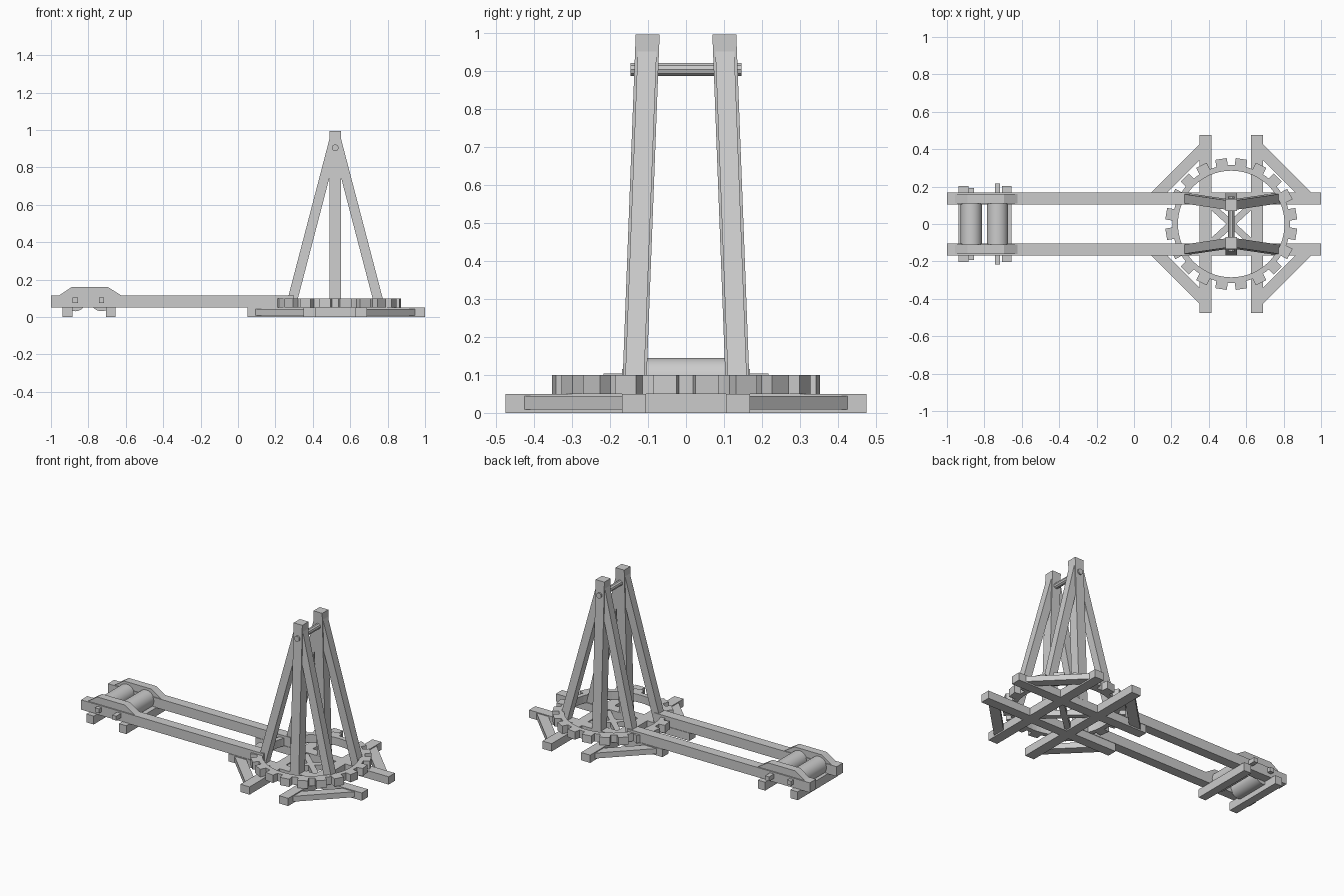
import bpy, math
from math import cos, sin, pi

if "Cube" in bpy.data.objects:
    bpy.data.objects.remove(bpy.data.objects["Cube"])

CX = 0.52  # centre of the turntable


def mesh(name, verts, faces):
    me = bpy.data.meshes.new(name)
    me.from_pydata(verts, [], faces)
    me.update()
    ob = bpy.data.objects.new(name, me)
    bpy.context.collection.objects.link(ob)
    import bmesh
    bm = bmesh.new()
    bm.from_mesh(me)
    bmesh.ops.recalc_face_normals(bm, faces=bm.faces)
    bm.to_mesh(me)
    bm.free()
    return ob


def loft(name, a, b):
    n = len(a)
    faces = [(i, (i + 1) % n, n + (i + 1) % n, n + i) for i in range(n)]
    faces += [tuple(range(n))[::-1], tuple(range(n, 2 * n))]
    return mesh(name, a + b, faces)


def rect(x, y, z, w, d):
    return [(x + i * w / 2, y + j * d / 2, z) for i, j in ((-1, -1), (1, -1), (1, 1), (-1, 1))]


def box(name, x0, x1, y0, y1, z0, z1):
    x, y, w, d = (x0 + x1) / 2, (y0 + y1) / 2, x1 - x0, y1 - y0
    return loft(name, rect(x, y, z0, w, d), rect(x, y, z1, w, d))


def rod(name, x, z, r, y, n, phase=0.0):
    ring = [(x + r * cos(2 * pi * i / n + phase), z + r * sin(2 * pi * i / n + phase)) for i in range(n)]
    return loft(name, [(p, -y, q) for p, q in ring], [(p, y, q) for p, q in ring])


def brace(name, p, q, width, z0, z1):
    dx, dy = q[0] - p[0], q[1] - p[1]
    k = width / 2 / math.hypot(dx, dy)
    nx, ny = -dy * k, dx * k
    pts = [(p[0] + nx, p[1] + ny), (p[0] - nx, p[1] - ny), (q[0] - nx, q[1] - ny), (q[0] + nx, q[1] + ny)]
    return loft(name, [(*v, z0) for v in pts], [(*v, z1) for v in pts])


# Ground frame: cross beams
for x in (0.3825, 0.6575):
    box("base_cross_beam", x - 0.0325, x + 0.0325, -0.475, 0.475, 0, 0.05)

for s in (1, -1):
    y0, y1 = sorted((s * 0.105, s * 0.168))
    # Lengthwise base beams and raised track beams
    box("base_long_beam", 0.05, 1.0, y0, y1, 0, 0.05)
    box("track_beam", -1.0, 0.3, y0, y1, 0.052, 0.115)
    # Corner braces of the ground frame
    for m in (1, -1):
        xs = [CX + m * (0.39 - t) for t in (0, 0.265, 0.265, 0)]
        pts = list(zip((CX + m * 0.43, CX + m * 0.345, CX + m * 0.15, CX + m * 0.15),
                       (s * 0.165, s * 0.165, s * 0.36, s * 0.445)))
        loft("corner_brace", [(*p, 0.009) for p in pts], [(*p, 0.044) for p in pts])
    # Crossed centre braces
    brace("centre_brace", (CX - 0.12, -s * 0.11), (CX + 0.12, s * 0.11), 0.035, 0.009, 0.044)
    # Upright post and two raking legs
    loft("upright_post", rect(CX, s * 0.137, 0.045, 0.062, 0.063), rect(CX, s * 0.101, 0.996, 0.062, 0.063))
    for m in (1, -1):
        loft("raking_leg", rect(CX - m * 0.241, s * 0.137, 0.045, 0.054, 0.05),
             rect(CX - m * 0.002, s * 0.102, 0.96, 0.054, 0.05))
    # Bearing block over the rollers
    prof = ((-0.965, 0.11), (-0.615, 0.11), (-0.695, 0.16), (-0.89, 0.16))
    loft("bearing_block", [(x, s * 0.11, z) for x, z in prof], [(x, s * 0.16, z) for x, z in prof])

# Toothed ring
N = 60
radii = [(0.285, 0.05), (0.285, 0.1), (0.315, 0.1), (0.315, 0.05)]
verts = [(CX + r * cos(2 * pi * i / N), r * sin(2 * pi * i / N), z) for i in range(N) for r, z in radii]
faces = [(4 * i + k, 4 * i + (k + 1) % 4, 4 * ((i + 1) % N) + (k + 1) % 4, 4 * ((i + 1) % N) + k)
         for i in range(N) for k in range(4)]
mesh("gear_ring", verts, faces)
for i in range(20):
    a = (i + 0.5) * 2 * pi / 20
    brace("gear_tooth", (CX + 0.3 * cos(a), 0.3 * sin(a)), (CX + 0.352 * cos(a), 0.352 * sin(a)), 0.062, 0.05, 0.1)

# Top axle
rod("top_axle", CX, 0.905, 0.018, 0.146, 10)

# Rollers with square spindles, and the feet below them
for x, y in ((-0.87, 0.192), (-0.73, 0.217)):
    ob = rod("roller", x, 0.088, 0.057, 0.11, 32)
    ob.data.polygons.foreach_set("use_smooth", [len(p.vertices) == 4 for p in ob.data.polygons])
    rod("roller_spindle", x, 0.09, 0.02, y, 4, pi / 4)
for x in (-0.912, -0.68):
    box("rear_foot", x - 0.026, x + 0.026, -0.203, 0.203, 0, 0.054)
